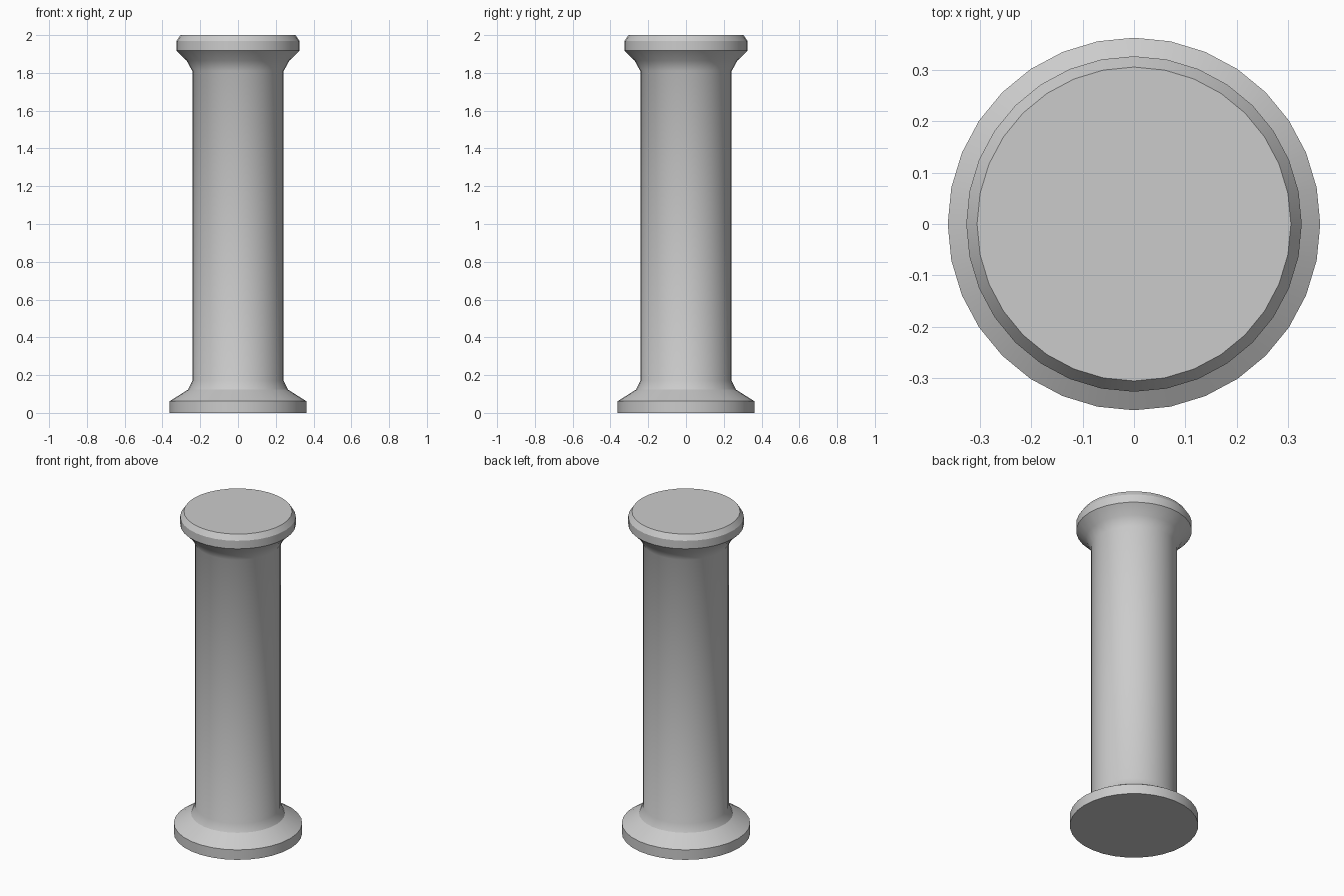
import bpy
import math

SIDES = 32

cube = bpy.data.objects.get("Cube")
if cube:
    bpy.data.objects.remove(cube, do_unlink=True)

# Plain grey stone
stone = bpy.data.materials.new("grey_stone")
stone.use_nodes = True
colour = (0.6, 0.6, 0.6, 1.0)
stone.diffuse_color = colour
stone.node_tree.nodes["Principled BSDF"].inputs["Base Color"].default_value = colour


def lathe(name, profile, smooth_angle):
    """Revolve a (radius, height) profile around z and cap both ends."""
    verts = [(r * math.cos(math.tau * i / SIDES), r * math.sin(math.tau * i / SIDES), z)
             for r, z in profile for i in range(SIDES)]
    faces = [(k * SIDES + i, k * SIDES + (i + 1) % SIDES,
              (k + 1) * SIDES + (i + 1) % SIDES, (k + 1) * SIDES + i)
             for k in range(len(profile) - 1) for i in range(SIDES)]
    faces.append(tuple(reversed(range(SIDES))))
    faces.append(tuple(range(len(verts) - SIDES, len(verts))))
    mesh = bpy.data.meshes.new(name)
    mesh.from_pydata(verts, [], faces)
    mesh.materials.append(stone)
    obj = bpy.data.objects.new(name, mesh)
    bpy.context.collection.objects.link(obj)
    bpy.ops.object.select_all(action="DESELECT")
    obj.select_set(True)
    bpy.context.view_layer.objects.active = obj
    bpy.ops.object.shade_smooth_by_angle(angle=math.radians(smooth_angle))
    return obj


# Base plinth, shaft and flared capital in one continuous profile
base = [(0.362, 0), (0.362, 0.062), (0.265, 0.123)]
shaft = [(0.242, 0.17), (0.242, 1.81)]
capital = [(0.272, 1.865), (0.326, 1.918), (0.326, 1.968), (0.305, 2.0)]
lathe("column", base + shaft + capital, 29)
